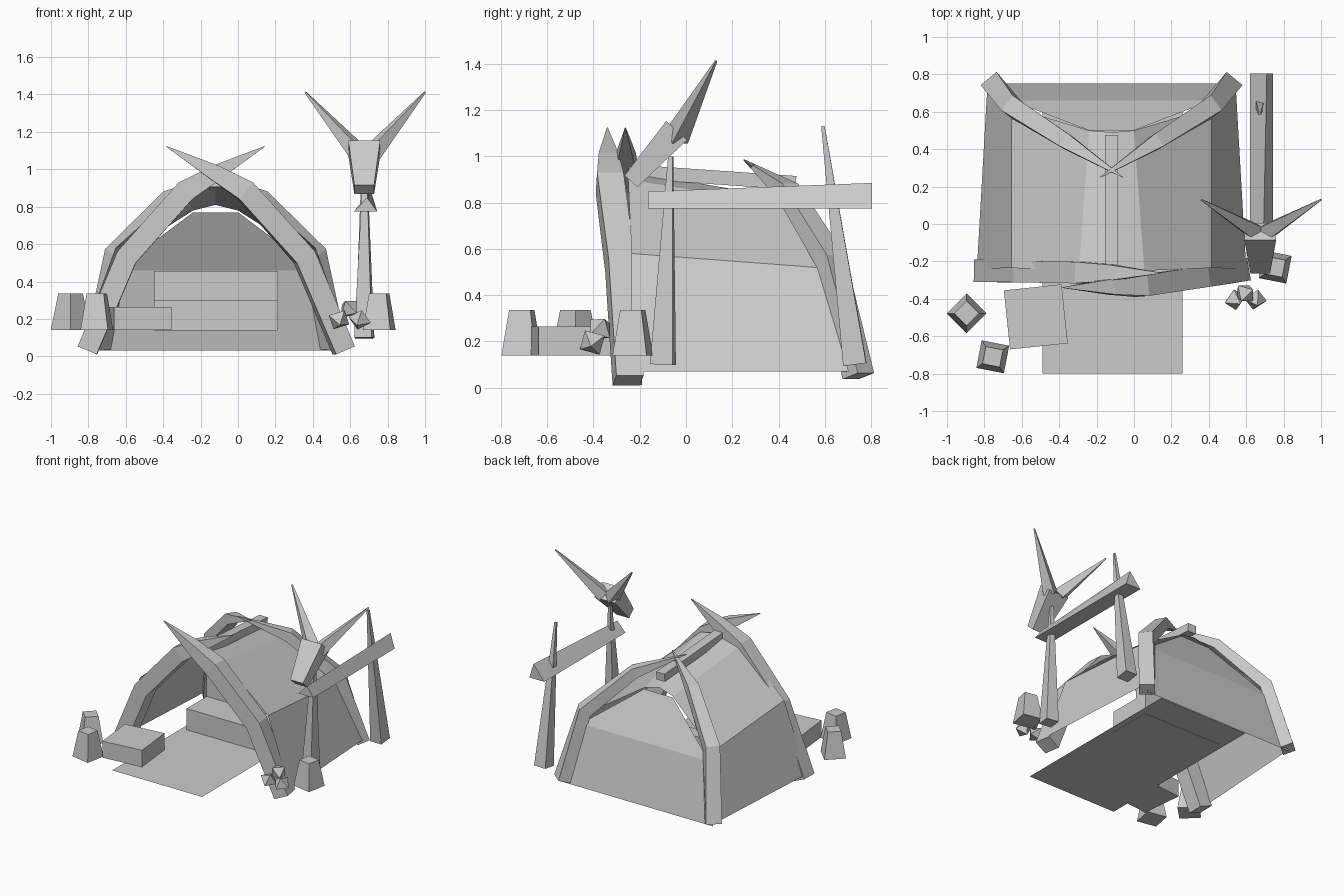
import bpy, math
from mathutils import Vector

if "Cube" in bpy.data.objects:
    bpy.data.objects.remove(bpy.data.objects["Cube"])

CX = -0.12          # symmetry line of the tent


def mesh(name, verts, faces):
    me = bpy.data.meshes.new(name)
    me.from_pydata([tuple(v) for v in verts], [], faces)
    ob = bpy.data.objects.new(name, me)
    bpy.context.collection.objects.link(ob)
    bpy.context.view_layer.objects.active = ob
    ob.select_set(True)
    bpy.ops.object.mode_set(mode='EDIT')
    bpy.ops.mesh.select_all(action='SELECT')
    bpy.ops.mesh.normals_make_consistent(inside=False)
    bpy.ops.object.mode_set(mode='OBJECT')
    ob.select_set(False)
    return ob


def sweep(name, path, widths):
    """Square bar along a path; widths are (sideways, upright) per point."""
    pts = [Vector(p) for p in path]
    n, verts, faces = len(pts), [], []
    for i, p in enumerate(pts):
        t = Vector()
        if i:
            t += (p - pts[i - 1]).normalized()
        if i < n - 1:
            t += (pts[i + 1] - p).normalized()
        t.normalize()
        s = t.cross(Vector((0, 0, 1))).normalized()
        u = s.cross(t)
        w, h = widths[i]
        verts += [p + s * a * w / 2 + u * b * h / 2
                  for a, b in ((-1, -1), (1, -1), (1, 1), (-1, 1))]
    for i in range(n - 1):
        for j in range(4):
            k = (j + 1) % 4
            faces.append((4 * i + j, 4 * i + k, 4 * i + 4 + k, 4 * i + 4 + j))
    faces += [(3, 2, 1, 0), tuple(range(4 * n - 4, 4 * n))]
    return mesh(name, verts, faces)


def box(name, lo, hi, turn=0):
    mid = [(a + b) / 2 for a, b in zip(lo, hi)]
    bpy.ops.mesh.primitive_cube_add(size=1, location=mid, rotation=(0, 0, math.radians(turn)))
    ob = bpy.context.object
    ob.name = name
    ob.scale = [b - a for a, b in zip(lo, hi)]
    ob.select_set(False)
    return ob


# tent cover: thin sheet lofted between a front and a rear hoop
def hoop(half, apex):
    left = [(CX - x, y, z) for x, y, z in half]
    return left + [(CX, *apex)] + [(CX + x, y, z) for x, y, z in reversed(half)]


front = hoop([(.72, -.24, .07), (.535, -.235, .58), (.175, -.25, .90)], (-.25, .935))
rear = hoop([(.665, .72, .07), (.535, .625, .515), (.12, .5, .78)], (.49, .81))
mesh("tent_cover", front + rear, [(i, i + 1, i + 8, i + 7) for i in range(6)])

# back wall: separate sheet leaning inward
wall = [(CX + s * x, y, z) for x, y, z in ((.63, .75, .03), (.535, .66, .46), (.12, .5, .77))
        for s in (-1, 1)]
mesh("back_wall", wall, [(0, 1, 3, 2), (2, 3, 5, 4)])

# crossing tusk ribs at the front and back
front_w = [(.12, .11), (.115, .115), (.115, .115), (.085, .085), (.004, .004)]
back_w = [(.11, .09), (.10, .09), (.08, .075), (.004, .004)]
for side, name, ys in ((-1, "left", (-.25, -.255, -.26, -.26, -.262)),
                       (1, "right", (-.25, -.285, -.33, -.335, -.34))):
    prof = [(.685, .032), (.487, .535), (.16, .885), (0, .98), (-.262, 1.122)]
    prof[1] = (.475, .53)
    sweep(f"front_rib_{name}", [(CX + side * x, y, z) for (x, z), y in zip(prof, ys)], front_w)
    sweep(f"back_rib_{name}", [(CX + side * x, y, z) for x, y, z in
          ((.63, .745, .05), (.53, .625, .55), (.24, .44, .85), (-.06, .25, .985))], back_w)

# ridge beam
sweep("ridge_beam", [(CX, -.25, .935), (CX, .475, .885)], [(.07, .06)] * 2)

# floor mat, bench and low table
mesh("floor_mat", [(-.49, -.8, .14), (.26, -.8, .14), (.26, .6, .14), (-.49, .6, .14)], [(0, 1, 2, 3)])
box("bench_seat", (-.45, .03, .138), (.21, .37, .30))
box("bench_back", (-.45, .27, .30), (.21, .37, .455))
box("low_table", (-.68, -.655, .14), (-.37, -.338, .265), 6)

# tapered stools
for i, (x, y, turn) in enumerate(((-.895, -.478, 0), (-.755, -.71, 34), (.755, -.23, 34))):
    bpy.ops.mesh.primitive_cone_add(vertices=4, radius1=.106, radius2=.066, depth=.195,
                                    location=(x, y, .2375), rotation=(0, 0, math.radians(turn)))
    bpy.context.object.name = f"stool_{i + 1}"

# rack: two leaning posts and a three-sided rail
sweep("front_post", [(.675, -.10, .10), (.68, -.066, 1.0)], [(.095, .10), (.02, .02)])
sweep("rear_post", [(.675, .73, .10), (.672, .592, 1.13)], [(.095, .10), (.015, .015)])
mesh("rack_rail", [(.62, -.165, .775), (.744, -.165, .775), (.69, -.165, .848),
                   (.62, .805, .775), (.744, .805, .775), (.71, .805, .885)],
     [(0, 1, 2), (5, 4, 3), (0, 3, 4, 1), (1, 4, 5, 2), (2, 5, 3, 0)])

# horned skull on the front post
sweep("skull", [(.675, -.238, .892), (.675, -.04, 1.112)], [(.105, .075), (.17, .122)])
for s, name in ((-1, "left"), (1, "right")):
    sweep(f"horn_{name}", [(.68 + s * .035, -.04, 1.085), (.68 + s * .32, .13, 1.412)],
          [(.08, .08), (.008, .008)])

# small pile of eight-sided stones
axes = [Vector(v) * .062 for v in ((1, 0, 0), (0, 1, 0), (-1, 0, 0), (0, -1, 0), (0, 0, 1), (0, 0, -1))]
for i, (x, y, z) in enumerate(((.54, -.405, .195), (.595, -.37, .255), (.65, -.405, .195))):
    ob = mesh(f"stone_{i + 1}", axes, [(j, (j + 1) % 4, 4) for j in range(4)]
              + [((j + 1) % 4, j, 5) for j in range(4)])
    ob.location = (x, y, z)
    ob.rotation_euler = (.5, .4 + i * .3, .3 + i * .8)
